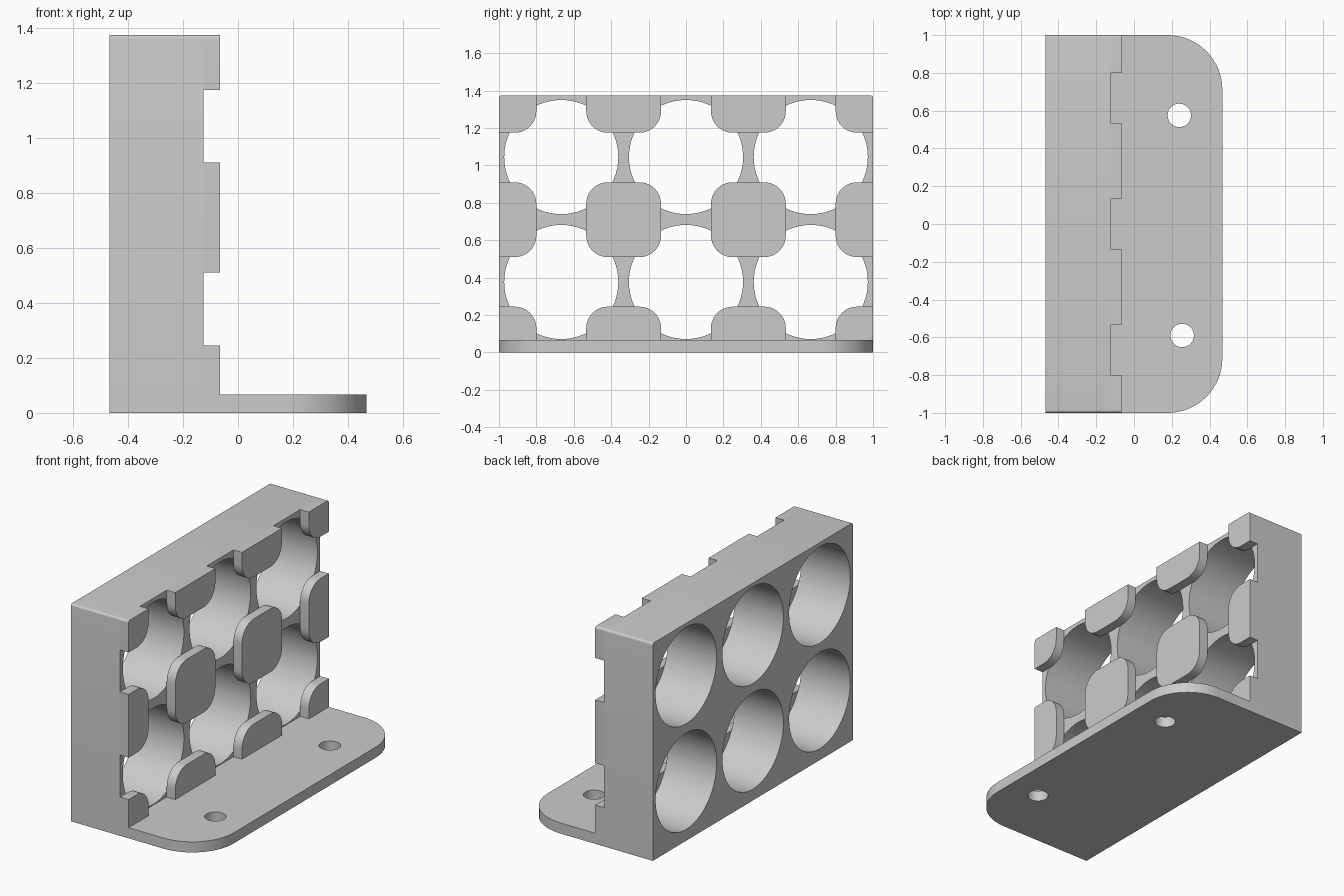
import bpy
import bmesh
from math import cos, sin, pi, radians

cube = bpy.data.objects.get("Cube")
if cube:
    bpy.data.objects.remove(cube, do_unlink=True)

grey = bpy.data.materials.new("plain grey")
grey.use_nodes = True
COLOUR = (0.6, 0.6, 0.6, 1)
grey.diffuse_color = COLOUR
grey.node_tree.nodes["Principled BSDF"].inputs["Base Color"].default_value = COLOUR

BACK, FACE, FRONT, EDGE = -0.468, -0.125, -0.065, 0.468
PLATE, TOP, END = 0.067, 1.375, 1.0
HOLE_R, SPACING = 0.305, 0.667
ROWS = (0.377, 1.045)


def rounded_outline(u0, u1, v0, v1, radii, steps=16):
    """Rectangle outline, one radius per corner, counter-clockwise from u0, v0."""
    corners = ((u0, v0, 1, 1), (u1, v0, -1, 1), (u1, v1, -1, -1), (u0, v1, 1, -1))
    points = []
    for i, ((u, v, su, sv), r) in enumerate(zip(corners, radii)):
        for k in range(steps + 1 if r else 1):
            a = pi + i * pi / 2 + k * pi / 2 / steps
            p = (u + su * r + r * cos(a), v + sv * r + r * sin(a)) if r else (u, v)
            if all(abs(p[0] - q[0]) + abs(p[1] - q[1]) > 1e-5 for q in points):
                points.append(p)
    return points


def prism(name, outline, axis, low, high):
    """Extrude an outline along x (outline in y, z) or along z (outline in x, y)."""
    bm = bmesh.new()
    verts = [bm.verts.new((low, u, v) if axis == "x" else (u, v, low)) for u, v in outline]
    face = bm.faces.new(verts)
    grown = bmesh.ops.extrude_face_region(bm, geom=[face])["geom"]
    shift = (high - low, 0, 0) if axis == "x" else (0, 0, high - low)
    bmesh.ops.translate(bm, vec=shift, verts=[g for g in grown if isinstance(g, bmesh.types.BMVert)])
    bmesh.ops.recalc_face_normals(bm, faces=bm.faces)
    mesh = bpy.data.meshes.new(name)
    bm.to_mesh(mesh)
    bm.free()
    mesh.materials.append(grey)
    obj = bpy.data.objects.new(name, mesh)
    bpy.context.collection.objects.link(obj)
    return obj


def select(obj):
    bpy.ops.object.select_all(action="DESELECT")
    obj.select_set(True)
    bpy.context.view_layer.objects.active = obj


def smooth(obj):
    select(obj)
    bpy.ops.object.shade_smooth_by_angle(angle=radians(30))


def drill(obj, u, v, r, axis, low, high):
    outline = rounded_outline(u - r, u + r, v - r, v + r, [r] * 4)
    cutter = prism("hole_cutter", outline, axis, low, high)
    cutter.hide_render = True
    mod = obj.modifiers.new("hole", "BOOLEAN")
    mod.operation, mod.solver, mod.object = "DIFFERENCE", "EXACT", cutter
    select(obj)
    bpy.ops.object.modifier_apply(modifier=mod.name)
    bpy.data.objects.remove(cutter, do_unlink=True)


# Base plate with two rounded corners and two screw holes
plate = prism("base_plate", rounded_outline(BACK, EDGE, -END, END, (0, 0.29, 0.29, 0)), "z", 0, PLATE)
for x, y in ((0.24, 0.575), (0.255, -0.59)):
    drill(plate, x, y, 0.062, "z", -0.1, 0.2)
smooth(plate)

# Upright block with two rows of three round sockets
block = prism("socket_block", rounded_outline(-END, END, PLATE, TOP, (0, 0, 0.015, 0.015), 6),
              "x", BACK, FACE)
for z in ROWS:
    for i in (-1, 0, 1):
        drill(block, i * SPACING, z, HOLE_R, "x", BACK - 0.1, FACE + 0.1)
smooth(block)

# Retaining pads between the sockets, trimmed at the block's outline
HALF, PAD_R = 0.2, 0.115
for row, z in enumerate((0.045, 0.71, TOP)):
    for col, y in enumerate((-END, -SPACING / 2, SPACING / 2, END)):
        y0, y1 = max(y - HALF, -END), min(y + HALF, END)
        z0, z1 = max(z - HALF, PLATE), min(z + HALF, TOP)
        radii = []
        for cy, cz in ((y0, z0), (y1, z0), (y1, z1), (y0, z1)):
            if cz == TOP and abs(cy) == END:
                radii.append(0.015)
            elif abs(cy) == END or cz in (PLATE, TOP):
                radii.append(0)
            else:
                radii.append(PAD_R)
        pad = prism(f"retaining_pad_{row + 1}_{col + 1}",
                    rounded_outline(y0, y1, z0, z1, radii, 10), "x", FACE, FRONT)
        smooth(pad)
